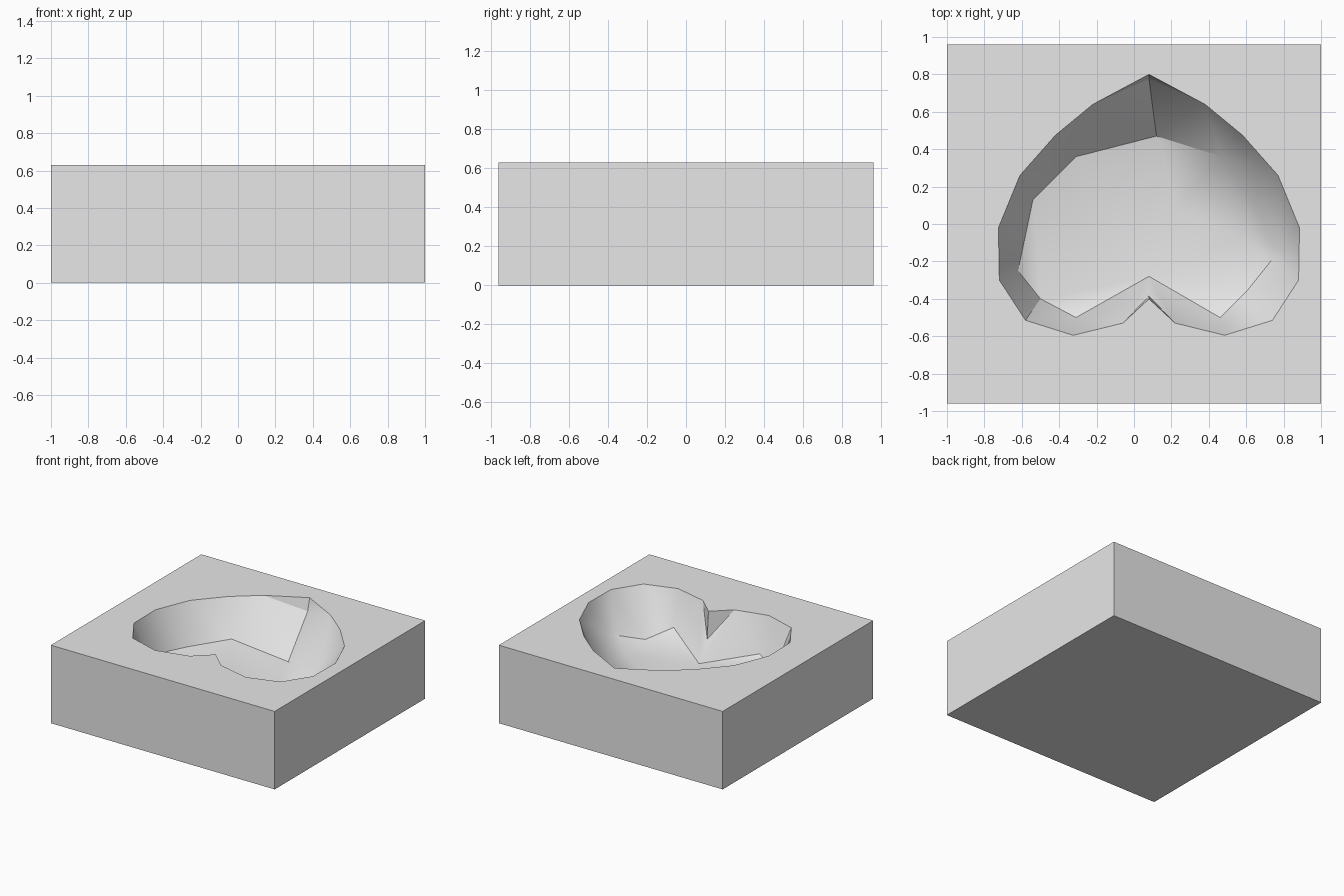
import bpy, bmesh, math
from mathutils import Vector
from mathutils.geometry import delaunay_2d_cdt

old = bpy.data.objects.get("Cube")
if old:
    bpy.data.objects.remove(old, do_unlink=True)

HX, HY, TOP, MID = 1.0, 0.96, 0.63, 0.08   # block half sizes, height, heart axis

# Material
mat = bpy.data.materials.new("plain_grey")
mat.use_nodes = True
grey = (0.8, 0.8, 0.8, 1)
mat.diffuse_color = grey
mat.node_tree.nodes["Principled BSDF"].inputs["Base Color"].default_value = grey

# Heart rim: half outline from tip to notch, mirrored about the heart axis
half = [(0, .8), (.3, .64), (.5, .475), (.69, .26), (.805, -.02),
        (.8, -.3), (.66, -.515), (.405, -.595), (.14, -.53), (0, -.4)]
rim = [(MID - x, y) for x, y in half] + [(MID + x, y) for x, y in half[-2:0:-1]]

# Hollow: x, y and depth below the top, around the foot of the wall
foot = [(-.31, .36, .27), (-.54, .13, .306), (-.62, -.25, .254), (-.5, -.4, .33),
        (-.31, -.5, .277), (MID, -.28, .377), (.46, -.5, .27), (.61, -.35, .35),
        (.73, -.2, .295), (.78, -.13, .28), (.47, .36, .3), (.12, .47, .38)]
floor = [(.22, .08, .43), (.58, -.07, .37), (MID, .775, .1), (MID, -.385, .22)]

corners = [(-HX, -HY), (HX, -HY), (HX, HY), (-HX, HY)]
points = [(x, y, 0) for x, y in corners + rim] + foot + floor


def loop(start, count):
    return [(start + i, start + (i + 1) % count) for i in range(count)]


# Triangulated top with the rim and the foot of the wall kept as edges
edges = loop(0, 4) + loop(4, len(rim)) + loop(4 + len(rim), len(foot))
flat, _, tris, source, _, _ = delaunay_2d_cdt(
    [Vector(p[:2]) for p in points], edges, [], 0, 1e-5)

bm = bmesh.new()
top = [bm.verts.new((p.x, p.y, TOP - (points[s[0]][2] if s else 0)))
       for p, s in zip(flat, source)]
for t in tris:
    bm.faces.new([top[i] for i in t])

# Sides and base
up = [top[next(i for i, s in enumerate(source) if k in s)] for k in range(4)]
down = [bm.verts.new((x, y, 0)) for x, y in corners]
for i, j in loop(0, 4):
    bm.faces.new((up[i], up[j], down[j], down[i]))
bm.faces.new(down)
bmesh.ops.recalc_face_normals(bm, faces=bm.faces)

mesh = bpy.data.meshes.new("heart_mould")
bm.to_mesh(mesh)
bm.free()
mesh.materials.append(mat)
mould = bpy.data.objects.new("heart_mould", mesh)
bpy.context.collection.objects.link(mould)
bpy.context.view_layer.objects.active = mould
mould.select_set(True)
bpy.ops.object.shade_smooth_by_angle(angle=math.radians(30))
